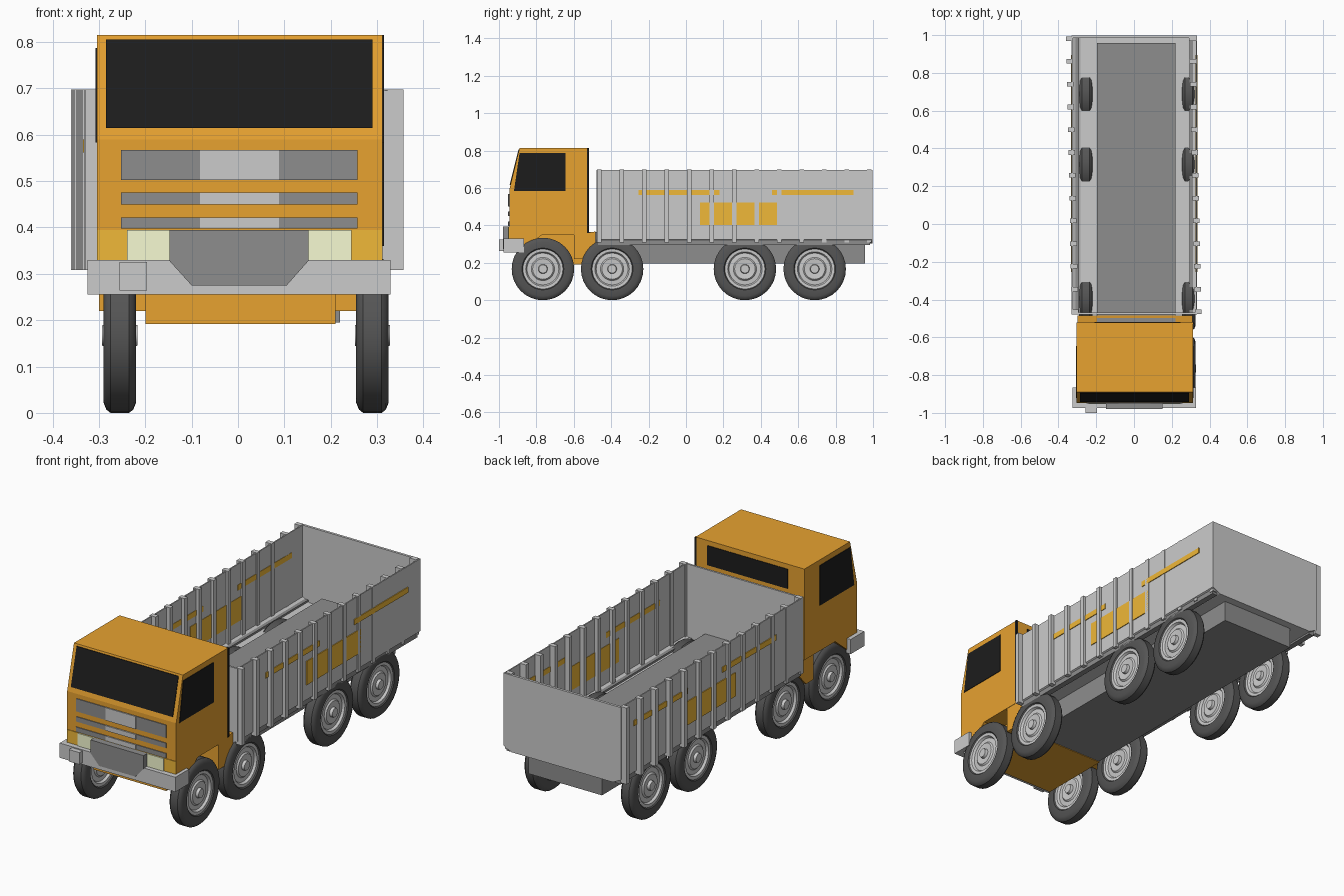
import bpy, bmesh, math

if "Cube" in bpy.data.objects:
    bpy.data.objects.remove(bpy.data.objects["Cube"])


def material(name, rgb):
    m = bpy.data.materials.new(name)
    m.diffuse_color = (*rgb, 1)
    m.use_nodes = True
    m.node_tree.nodes["Principled BSDF"].inputs["Base Color"].default_value = m.diffuse_color
    return m


ORANGE = material("orange_paint", (0.8, 0.36, 0.03))
YELLOW = material("yellow_paint", (0.87, 0.48, 0.04))
GLASS = material("dark_glass", (0.012, 0.012, 0.012))
DARK = material("dark_grey", (0.27, 0.27, 0.27))
RUBBER = material("rubber", (0.09, 0.09, 0.09))
LAMP = material("lamp", (0.93, 0.97, 0.65))


def finish(name, bm, mat=None):
    bmesh.ops.recalc_face_normals(bm, faces=bm.faces)
    mesh = bpy.data.meshes.new(name)
    bm.to_mesh(mesh)
    bm.free()
    ob = bpy.data.objects.new(name, mesh)
    bpy.context.collection.objects.link(ob)
    if mat:
        mesh.materials.append(mat)
    return ob


def prism(name, pts, axis, lo, hi, mat=None):
    """Extrude a 2D outline along an axis; outline uses the two other axes in order."""
    bm = bmesh.new()

    def at(p, d):
        c = list(p)
        c.insert("xyz".index(axis), d)
        return bm.verts.new(c)
    a, b = [at(p, lo) for p in pts], [at(p, hi) for p in pts]
    bm.faces.new(a)
    bm.faces.new(b)
    for i in range(len(pts)):
        j = (i + 1) % len(pts)
        bm.faces.new((a[i], a[j], b[j], b[i]))
    return finish(name, bm, mat)


def box(name, x, y, z, mat=None):
    pts = [(x[0], z[0]), (x[1], z[0]), (x[1], z[1]), (x[0], z[1])]
    return prism(name, pts, "y", y[0], y[1], mat)


def lathe(name, profile, centre, mat=None, n=32):
    """Spin a (radius, x) profile about a wheel axle."""
    bm = bmesh.new()
    verts = [bm.verts.new((x, 0, r)) for r, x in profile]
    edges = [bm.edges.new(e) for e in zip(verts, verts[1:])]
    bmesh.ops.spin(bm, geom=verts + edges, cent=(0, 0, 0), axis=(1, 0, 0),
                   angle=math.tau, steps=n)
    bmesh.ops.remove_doubles(bm, verts=bm.verts, dist=1e-4)
    ob = finish(name, bm, mat)
    ob.location = centre
    bpy.ops.object.select_all(action="DESELECT")
    ob.select_set(True)
    bpy.context.view_layer.objects.active = ob
    bpy.ops.object.shade_smooth_by_angle(angle=math.radians(35))
    return ob


# Cab shell with raked windscreen and front wheel cut-out
CAB = (-0.304, 0.312)
prism("cab", [(-0.945, 0.33), (-0.945, 0.59), (-0.89, 0.815), (-0.522, 0.815),
              (-0.522, 0.35), (-0.77, 0.35), (-0.875, 0.265), (-0.93, 0.265)],
      "x", *CAB, ORANGE)
prism("rear_mudguard", [(-0.60, 0.35), (-0.485, 0.367), (-0.485, 0.28), (-0.54, 0.22),
                        (-0.60, 0.22)], "x", -0.30, 0.31, ORANGE)
box("cab_underframe", (-0.2, 0.21), (-0.88, -0.5), (0.192, 0.355), ORANGE)

# Windows
prism("windscreen", [(-0.943, 0.615), (-0.896, 0.805), (-0.88, 0.805), (-0.92, 0.615)],
      "x", -0.285, 0.29, GLASS)
side = [(-0.92, 0.583), (-0.89, 0.787), (-0.645, 0.787), (-0.645, 0.583)]
prism("left_window", side, "x", CAB[0] - 0.003, CAB[0] + 0.01, GLASS)
prism("right_window", side, "x", CAB[1] - 0.01, CAB[1] + 0.003, GLASS)
box("rear_window", (-0.21, 0.245), (-0.53, -0.519), (0.69, 0.79), GLASS)
box("cab_edge_trim", (0.305, 0.315), (-0.53, -0.519), (0.36, 0.815), GLASS)

# Grille bars with lighter centres
for i, z in enumerate([(0.502, 0.567), (0.45, 0.475), (0.398, 0.422)]):
    box(f"grille_bar_{i}", (-0.252, 0.258), (-0.949, -0.93), z, DARK)
    box(f"grille_centre_{i}", (-0.082, 0.088), (-0.952, -0.93), z)

# Lamp band, headlights and centre panel
box("lamp_band", (-0.304, 0.312), (-0.948, -0.93), (0.33, 0.395), YELLOW)
box("left_headlight", (-0.24, -0.148), (-0.953, -0.93), (0.33, 0.395), LAMP)
box("right_headlight", (0.15, 0.245), (-0.953, -0.93), (0.33, 0.395), LAMP)
prism("nose_panel", [(-0.148, 0.395), (0.152, 0.395), (0.152, 0.328), (0.105, 0.275),
                     (-0.1, 0.275), (-0.148, 0.328)], "y", -0.979, -0.935, DARK)

# Wrap-around bumper with a small box on it
prism("bumper", [(-0.325, -0.865), (-0.325, -0.975), (0.329, -0.975), (0.329, -0.865),
                 (0.305, -0.865), (0.305, -0.94), (-0.30, -0.94), (-0.30, -0.865)],
      "z", 0.255, 0.33)
box("bumper_box", (-0.256, -0.196), (-1.0, -0.97), (0.264, 0.325))

# Chassis
box("chassis", (-0.195, 0.22), (-0.52, 0.957), (0.195, 0.365), DARK)

# Cargo bed: open tub, headboard and tailgate
tub = [(-0.33, 0.695), (-0.33, 0.325), (-0.285, 0.302),
       (0.288, 0.302), (0.333, 0.325), (0.333, 0.695)]
t = 0.006
inner = [(-0.33 + t, 0.695), (-0.33 + t, 0.329), (-0.284, 0.302 + t),
         (0.287, 0.302 + t), (0.333 - t, 0.329), (0.333 - t, 0.695)]
prism("bed_tub", tub + inner[::-1], "y", -0.475, 0.99)
prism("headboard", tub, "y", -0.478, -0.468)
prism("tailgate", tub, "y", 0.985, 0.998)
for side_x in (-0.322, 0.295):
    box("bed_rail", (side_x, side_x + 0.03), (-0.47, 0.985), (0.296, 0.322), DARK)

# Side stakes, their rows slightly skewed to the bed
for i in range(13):
    y = -0.465 + i * 0.1205
    skew = 0.03 * i / 12
    for label, x in (("left", -0.33), ("right", 0.322)):
        box(f"{label}_stake_{i}", (x - skew, x - skew + 0.035),
            (y - 0.012, y + 0.012), (0.308, 0.698))

# Yellow side markings
for label, x in (("left", (-0.334, -0.322)), ("right", (0.325, 0.337))):
    box(f"{label}_front_stripe", x, (-0.255, 0.18), (0.562, 0.59), YELLOW)
    box(f"{label}_rear_stripe", x, (0.46, 0.895), (0.562, 0.59), YELLOW)
    box(f"{label}_panel", x, (0.075, 0.51), (0.402, 0.523), YELLOW)

# Wheels: tyre and dished hub, same on both faces
half_tyre = [(0.105, 0.028), (0.112, 0.035), (0.145, 0.035), (0.16, 0.029), (0.167, 0.02)]
half_hub = [(0, 0.038), (0.022, 0.038), (0.025, 0.024), (0.055, 0.027), (0.062, 0.02),
            (0.085, 0.018), (0.092, 0.029), (0.108, 0.03)]


def both(half):
    return half + [(r, -x) for r, x in reversed(half)]


for label, x in (("left", -0.255), ("right", 0.29)):
    for i, y in enumerate((-0.765, -0.395, 0.315, 0.688)):
        lathe(f"{label}_tyre_{i}", both(half_tyre), (x, y, 0.167), RUBBER)
        lathe(f"{label}_hub_{i}", both(half_hub), (x, y, 0.167))
